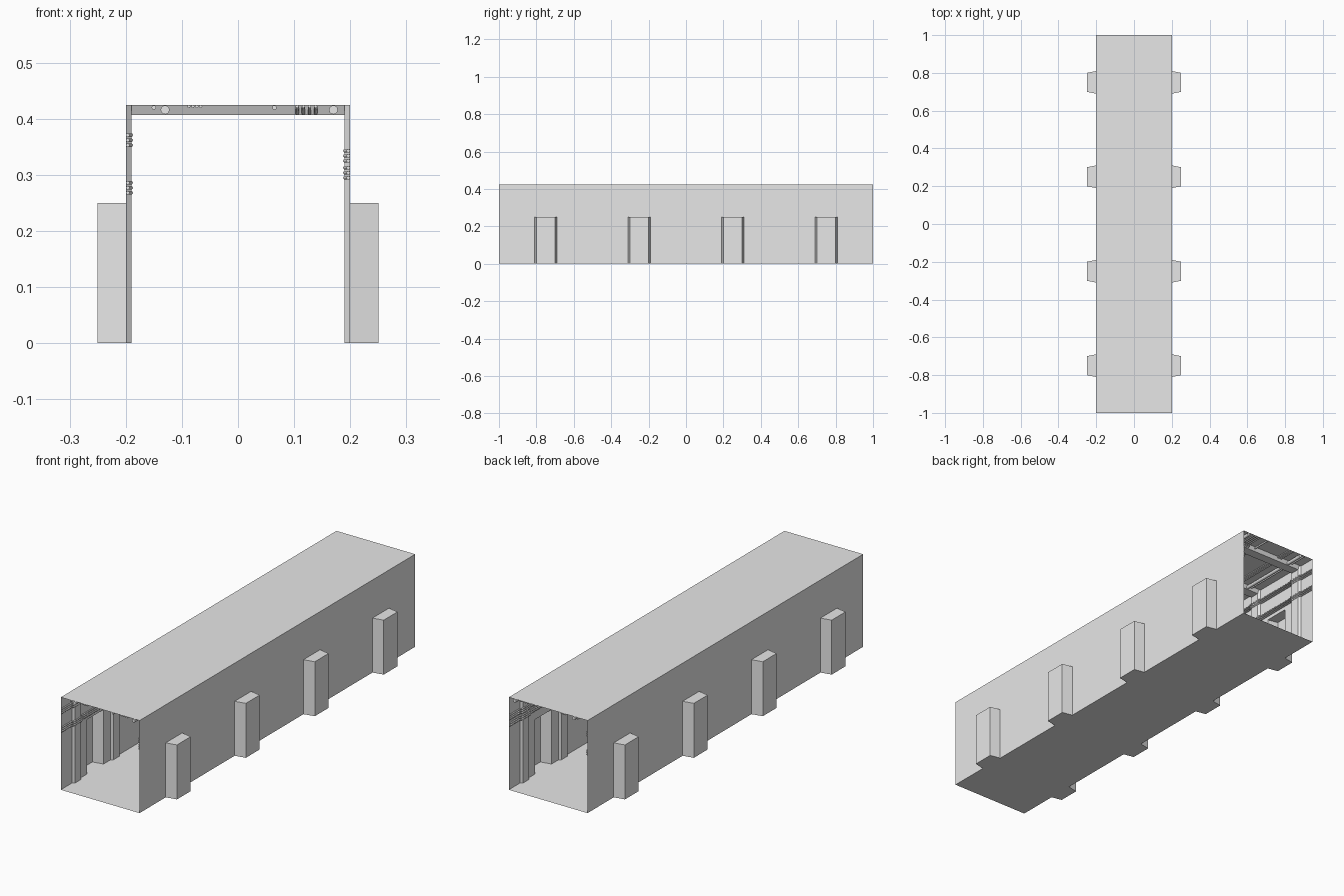
import bpy, bmesh, math
from mathutils import Matrix

cube = bpy.data.objects.get("Cube")
if cube:
    bpy.data.objects.remove(cube, do_unlink=True)

GREY = (0.8, 0.8, 0.8, 1.0)
mat = bpy.data.materials.new("plain_grey")
mat.use_nodes = True
mat.diffuse_color = GREY
mat.node_tree.nodes["Principled BSDF"].inputs["Base Color"].default_value = GREY

HALF_W, HALF_L, HEIGHT = 0.2, 1.0, 0.425
ALCOVES = (-0.75, -0.25, 0.25, 0.75)
ALCOVE_X, ALCOVE_H = 0.25, 0.25
RIBS = [c + s * 0.14 for c in ALCOVES for s in (-1, 1)]
RIB_D, BEAM_D = 0.01, 0.018
RIB_BASE, RIB_FACE = 0.03, 0.022


def finish(name, bm):
    bmesh.ops.remove_doubles(bm, verts=bm.verts, dist=1e-5)
    bmesh.ops.recalc_face_normals(bm, faces=bm.faces)
    mesh = bpy.data.meshes.new(name)
    bm.to_mesh(mesh)
    bm.free()
    mesh.materials.append(mat)
    obj = bpy.data.objects.new(name, mesh)
    bpy.context.collection.objects.link(obj)
    return obj


def face(bm, points):
    return bm.faces.new([bm.verts.new(p) for p in points])


def prism(bm, profile, offset):
    """Extrude a closed 3D profile along an offset."""
    f = face(bm, profile)
    geom = bmesh.ops.extrude_face_region(bm, geom=[f])["geom"]
    verts = [v for v in geom if isinstance(v, bmesh.types.BMVert)]
    bmesh.ops.translate(bm, verts=verts, vec=offset)
    bm.faces.ensure_lookup_table()


# Thin corridor shell: floor, roof and walls opening into the alcoves
bm = bmesh.new()
for z in (0, HEIGHT):
    face(bm, [(-HALF_W, -HALF_L, z), (HALF_W, -HALF_L, z),
              (HALF_W, HALF_L, z), (-HALF_W, HALF_L, z)])
for side in (-1, 1):
    wall, back = side * HALF_W, side * ALCOVE_X
    plan = [(wall, -HALF_L)]
    for c in ALCOVES:
        notch = [(wall, c - 0.06), (back, c - 0.05), (back, c + 0.05), (wall, c + 0.06)]
        plan += notch
        for z in (0, ALCOVE_H):
            face(bm, [(x, y, z) for x, y in notch])
    plan.append((wall, HALF_L))
    for (x0, y0), (x1, y1) in zip(plan, plan[1:]):
        face(bm, [(x0, y0, 0), (x1, y1, 0), (x1, y1, ALCOVE_H), (x0, y0, ALCOVE_H)])
    face(bm, [(wall, -HALF_L, ALCOVE_H), (wall, HALF_L, ALCOVE_H),
              (wall, HALF_L, HEIGHT), (wall, -HALF_L, HEIGHT)])
finish("corridor_shell", bm)

# Wall ribs flanking each alcove
for side, label in ((-1, "right"), (1, "left")):
    bm = bmesh.new()
    wall, inner = side * HALF_W, side * (HALF_W - RIB_D)
    for y in RIBS:
        prism(bm, [(wall, y - RIB_BASE, 0), (inner, y - RIB_FACE, 0),
                   (inner, y + RIB_FACE, 0), (wall, y + RIB_BASE, 0)], (0, 0, HEIGHT))
    finish("wall_ribs_" + label, bm)

# Ceiling beams joining the ribs
bm = bmesh.new()
span = HALF_W - RIB_D
for y in RIBS:
    low = HEIGHT - BEAM_D
    prism(bm, [(-span, y - RIB_BASE, HEIGHT), (-span, y - RIB_FACE, low),
               (-span, y + RIB_FACE, low), (-span, y + RIB_BASE, HEIGHT)], (2 * span, 0, 0))
finish("ceiling_beams", bm)

# Straight ceiling pipes
for name, x, r in (("large_pipe_right", -0.13, 0.008), ("large_pipe_left", 0.17, 0.008),
                   ("small_pipe_right", -0.15, 0.004), ("small_pipe_left", 0.065, 0.004)):
    bm = bmesh.new()
    place = Matrix.Translation((x, 0, HEIGHT - r - 0.001)) @ Matrix.Rotation(math.pi / 2, 4, "X")
    bmesh.ops.create_cone(bm, cap_ends=True, segments=12, radius1=r, radius2=r,
                          depth=2 * HALF_L, matrix=place)
    obj = finish(name, bm)
    for poly in obj.data.polygons:
        poly.use_smooth = len(poly.vertices) == 4


# Cable bundles that step over every rib
def cable_bundle(name, count, spacing, radius, place, step):
    curve = bpy.data.curves.new(name, "CURVE")
    curve.dimensions = "3D"
    curve.bevel_depth = radius
    curve.bevel_resolution = 1
    curve.use_fill_caps = True
    path = [(-HALF_L, 0)]
    for y in RIBS:
        path += [(y - 0.04, 0), (y - 0.03, step), (y + 0.03, step), (y + 0.04, 0)]
    path.append((HALF_L, 0))
    for i in range(count):
        shift = (i - (count - 1) / 2) * spacing
        spline = curve.splines.new("POLY")
        spline.points.add(len(path) - 1)
        for point, (y, lift) in zip(spline.points, path):
            x, z = place(shift, lift + radius)
            point.co = (x, y, z, 1)
    curve.materials.append(mat)
    obj = bpy.data.objects.new(name, curve)
    bpy.context.collection.objects.link(obj)


for name, side, z in (("upper_cables_right", -1, 0.362), ("lower_cables_right", -1, 0.277),
                      ("upper_cables_left", 1, 0.334), ("lower_cables_left", 1, 0.304)):
    cable_bundle(name, 3, 0.009, 0.0035,
                 lambda s, d, side=side, z=z: (side * (HALF_W - d), z + s), 0.006)
cable_bundle("ceiling_cables_right", 4, 0.007, 0.003, lambda s, d: (-0.077 + s, HEIGHT - d), 0)
cable_bundle("ceiling_cables_left", 4, 0.011, 0.003, lambda s, d: (0.122 + s, HEIGHT - d), 0.0125)
